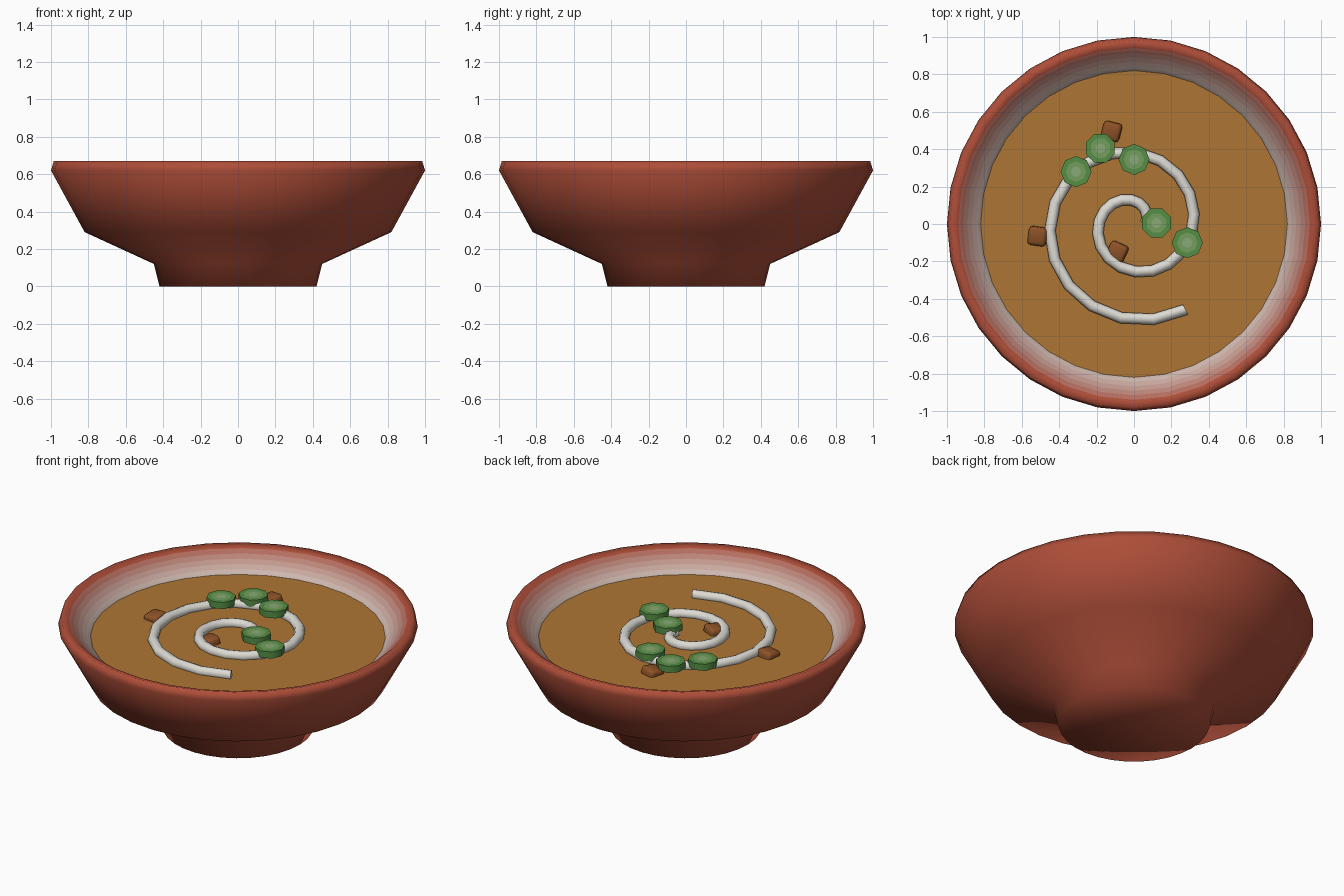
import bpy, bmesh, math
from mathutils import Matrix, Vector

if "Cube" in bpy.data.objects:
    bpy.data.objects.remove(bpy.data.objects["Cube"])


def mat(name, r, g, b):
    m = bpy.data.materials.new(name)
    m.diffuse_color = (r, g, b, 1)
    m.use_nodes = True
    m.node_tree.nodes["Principled BSDF"].inputs["Base Color"].default_value = m.diffuse_color
    return m


def lathe(name, profile, n, mats, loc=(0, 0, 0), band=lambda i: 0, smooth=True, rot=0):
    """Spin (radius, z) points about z; radius 0 makes a pole."""
    bm = bmesh.new()
    rings = []
    for r, z in profile:
        if r == 0:
            rings.append([bm.verts.new((0, 0, z))] * n)
        else:
            rings.append([bm.verts.new((r * math.cos(2 * math.pi * k / n + rot),
                                        r * math.sin(2 * math.pi * k / n + rot), z))
                          for k in range(n)])
    for i in range(len(rings) - 1):
        a, b = rings[i], rings[i + 1]
        for k in range(n):
            j = (k + 1) % n
            vs = list(dict.fromkeys([a[k], a[j], b[j], b[k]]))
            f = bm.faces.new(vs)
            f.material_index = band(i)
            f.smooth = smooth
    bmesh.ops.recalc_face_normals(bm, faces=bm.faces)
    return finish(name, bm, mats, loc)


def finish(name, bm, mats, loc=(0, 0, 0)):
    me = bpy.data.meshes.new(name)
    bm.to_mesh(me)
    bm.free()
    for m in mats:
        me.materials.append(m)
    ob = bpy.data.objects.new(name, me)
    ob.location = loc
    bpy.context.collection.objects.link(ob)
    return ob


def sharpen(ob, angle):
    bpy.ops.object.select_all(action='DESELECT')
    ob.select_set(True)
    bpy.context.view_layer.objects.active = ob
    bpy.ops.object.shade_smooth_by_angle(angle=math.radians(angle))


clay, pale = Vector((0.42, 0.075, 0.04)), Vector((0.62, 0.48, 0.43))
SOUP_Z = 0.55

# bowl: outer wall, rim, and inner wall fading from clay to a pale glaze
outer = [(0, 0), (0.42, 0), (0.45, 0.12), (0.82, 0.29), (1.0, 0.62), (0.985, 0.67), (0.94, 0.655)]
STEPS = 5
fade = [(0.94 - 0.12 * k / STEPS, 0.655 - 0.105 * k / STEPS) for k in range(1, STEPS + 1)]
inner = [(0.70, 0.33), (0.40, 0.18), (0, 0.15)]
bowl_mats = [mat("clay", *clay)]
bowl_mats += [mat("glaze_%d" % k, *clay.lerp(pale, k / STEPS)) for k in range(1, STEPS + 1)]
first = len(outer) - 1
lathe("bowl", outer + fade + inner, 32, bowl_mats,
      band=lambda i: min(max(i - first + 1, 0), STEPS))

# soup surface
lathe("soup", [(0.82, SOUP_Z), (0, SOUP_Z)], 32, [mat("soup", 0.42, 0.18, 0.035)])

# cream swirl: spiral tube, capped ends
bm = bmesh.new()
N, SIDES, TURN, R = 34, 8, math.radians(661), 0.03
rings = []
for i in range(N + 1):
    t = TURN * i / N
    r, dr = 0.06 + 0.474 * i / N, 0.474 / TURN
    c, s = math.cos(t), math.sin(t)
    tangent = Vector((dr * c - r * s, dr * s + r * c, 0)).normalized()
    side = Vector((tangent.y, -tangent.x, 0))
    centre = Vector((r * c, r * s, SOUP_Z + 0.012))
    rings.append([bm.verts.new(centre + R * (side * math.cos(a) + Vector((0, 0, math.sin(a)))))
                  for a in (2 * math.pi * k / SIDES for k in range(SIDES))])
for a, b in zip(rings, rings[1:]):
    for k in range(SIDES):
        j = (k + 1) % SIDES
        bm.faces.new((a[k], a[j], b[j], b[k]))
bm.faces.new(rings[0])
bm.faces.new(rings[-1])
bmesh.ops.recalc_face_normals(bm, faces=bm.faces)
sharpen(finish("cream_swirl", bm, [mat("cream", 0.72, 0.70, 0.65)]), 50)

# green onion slices: short octagonal discs with a paler middle
green = [mat("green", 0.09, 0.27, 0.06), mat("green_mid", 0.17, 0.34, 0.11),
         mat("green_pale", 0.25, 0.40, 0.18)]
slices = [(0, 0.345), (-0.18, 0.405), (-0.31, 0.28), (0.12, 0.005), (0.285, -0.1)]
for i, (x, y) in enumerate(slices):
    ob = lathe("onion_slice_%d" % (i + 1),
               [(0, -0.02), (0.083, -0.02), (0.083, 0.02), (0.055, 0.02), (0.028, 0.02), (0, 0.02)],
               8, green, (x, y, 0.588), lambda k: max(0, k - 2), rot=math.radians(22.5 * (i % 2)))
    sharpen(ob, 50)

# brown chunks: rounded blocks half sunk in the soup
brown = mat("brown", 0.27, 0.085, 0.02)
chunks = [(-0.12, 0.495, -15), (-0.515, -0.065, -8), (-0.09, -0.15, -25)]
for i, (x, y, ang) in enumerate(chunks):
    bm = bmesh.new()
    bmesh.ops.create_cube(bm, size=1, matrix=Matrix.Diagonal((0.1, 0.1, 0.065, 1)))
    bmesh.ops.bevel(bm, geom=bm.edges[:], offset=0.018, segments=2, profile=0.5, affect='EDGES')
    ob = finish("chunk_%d" % (i + 1), bm, [brown], (x, y, SOUP_Z + 0.002))
    ob.rotation_euler = (math.radians(8), math.radians(-6), math.radians(ang))
    sharpen(ob, 50)
